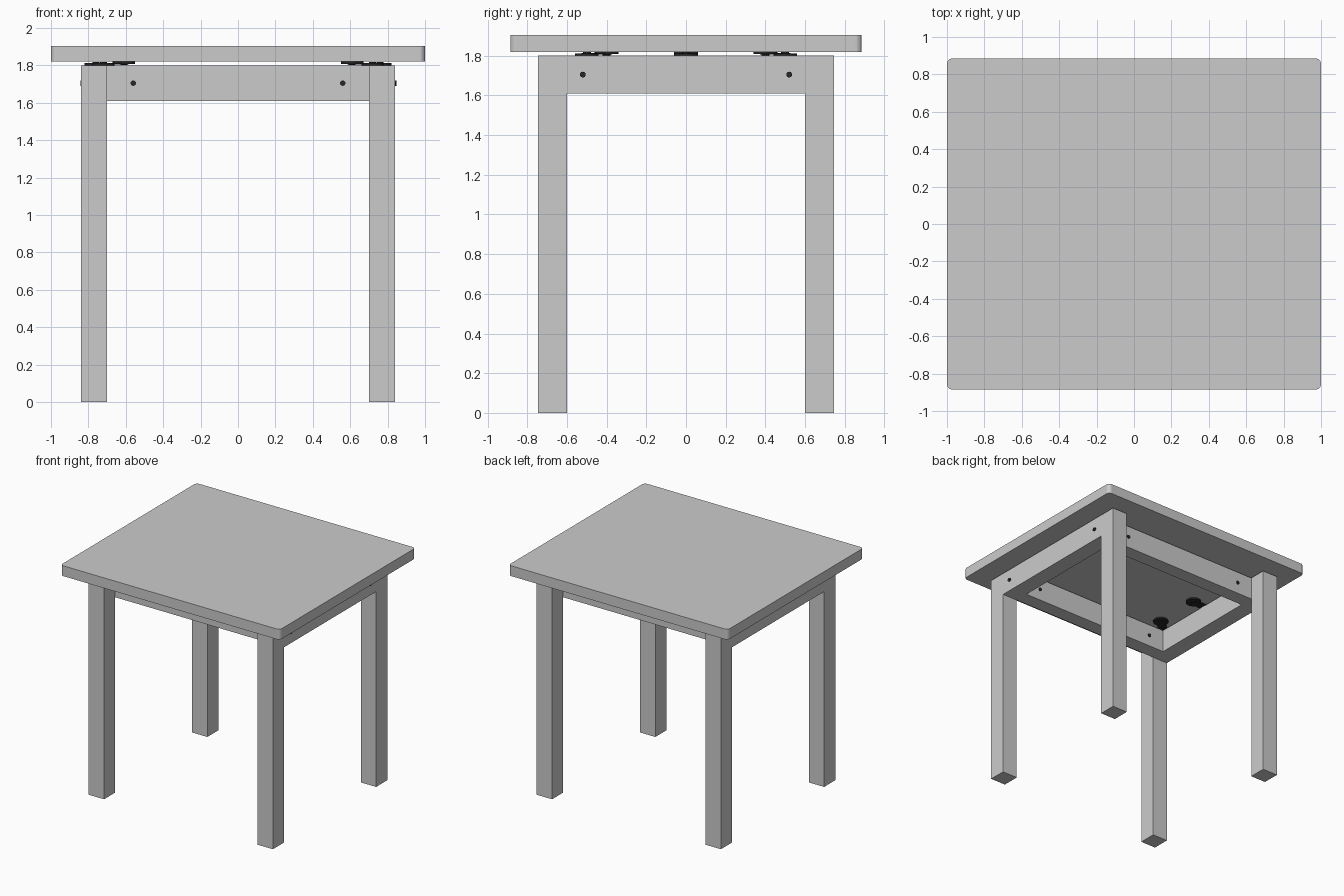
import bpy
import bmesh
from math import pi
from mathutils import Matrix, Vector

cube = bpy.data.objects.get("Cube")
if cube:
    bpy.data.objects.remove(cube)


def material(name, value):
    mat = bpy.data.materials.new(name)
    mat.use_nodes = True
    colour = (value, value, value, 1)
    mat.diffuse_color = colour
    mat.node_tree.nodes["Principled BSDF"].inputs["Base Color"].default_value = colour
    return mat


PAINT = material("light grey paint", 0.6)
METAL = material("black metal", 0.02)


def finish(name, bm, mat):
    mesh = bpy.data.meshes.new(name)
    bm.to_mesh(mesh)
    bm.free()
    mesh.materials.append(mat)
    obj = bpy.data.objects.new(name, mesh)
    bpy.context.collection.objects.link(obj)
    return obj


def box(name, low, high, mat, corner=0):
    low, high = Vector(low), Vector(high)
    bm = bmesh.new()
    place = Matrix.Translation((low + high) / 2) @ Matrix.Diagonal((*(high - low), 1))
    bmesh.ops.create_cube(bm, size=1, matrix=place)
    if corner:
        upright = [e for e in bm.edges
                   if abs(e.verts[0].co.z - e.verts[1].co.z) > 0.01]
        bmesh.ops.bevel(bm, geom=upright, offset=corner, segments=6,
                        profile=0.5, affect='EDGES')
    return finish(name, bm, mat)


def rod(bm, start, end, radius, sides=10):
    start, end = Vector(start), Vector(end)
    axis = end - start
    turn = axis.to_track_quat('Z', 'Y').to_matrix().to_4x4()
    bmesh.ops.create_cone(bm, cap_ends=True, segments=sides, radius1=radius,
                          radius2=radius, depth=axis.length,
                          matrix=Matrix.Translation((start + end) / 2) @ turn)


def bolt(name, start, end):
    bm = bmesh.new()
    rod(bm, start, end, 0.015)
    finish(name, bm, METAL)


def fastener(name, outer, inner):
    # Two overlapping discs, stepped between frame and top, each with a screw
    bm = bmesh.new()
    for (x, y), low, high in ((outer, 1.8, 1.812), (inner, 1.808, 1.82)):
        rod(bm, (x, y, low), (x, y, high), 0.06, 24)
    # Neck joining the discs
    a, b = Vector((*outer, 1.81)), Vector((*inner, 1.81))
    turn = (b - a).to_track_quat('X', 'Z').to_matrix().to_4x4()
    size = Matrix.Diagonal(((b - a).length, 0.07, 0.008, 1))
    bmesh.ops.create_cube(bm, size=1, matrix=Matrix.Translation((a + b) / 2) @ turn @ size)
    rod(bm, (*outer, 1.811), (*outer, 1.819), 0.02)
    rod(bm, (*inner, 1.802), (*inner, 1.81), 0.02)
    finish(name, bm, METAL)


# Table top with rounded corners
box("table_top", (-1, -0.885, 1.82), (1, 0.885, 1.905), PAINT, corner=0.03)

for sx, side in ((1, "left"), (-1, "right")):
    # Side rails flush with the legs
    box(f"{side}_rail", (min(sx * 0.7, sx * 0.84), -0.6, 1.61),
        (max(sx * 0.7, sx * 0.84), 0.6, 1.8), PAINT)
    fastener(f"{side}_middle_fastener", (sx * 0.76, 0), (sx * 0.61, 0))
    for sy, end in ((-1, "front"), (1, "back")):
        # Legs stand outside the front and back rails
        box(f"{end}_{side}_leg",
            (min(sx * 0.7, sx * 0.84), min(sy * 0.6, sy * 0.745), 0),
            (max(sx * 0.7, sx * 0.84), max(sy * 0.6, sy * 0.745), 1.8), PAINT)
        fastener(f"{end}_{side}_fastener", (sx * 0.72, sy * 0.5), (sx * 0.61, sy * 0.4))
        # Bolts through the rails
        head = 0.848 if sx > 0 else -0.842
        bolt(f"{end}_{side}_side_bolt", (sx * 0.75, sy * 0.52, 1.705), (head, sy * 0.52, 1.705))
        bolt(f"{end}_{side}_rail_bolt", (sx * 0.56, sy * 0.474, 1.705),
             (sx * 0.56, sy * 0.606, 1.705))

# Front and back rails between the side rails
box("front_rail", (-0.7, -0.6, 1.61), (0.7, -0.48, 1.8), PAINT)
box("back_rail", (-0.7, 0.48, 1.61), (0.7, 0.6, 1.8), PAINT)
